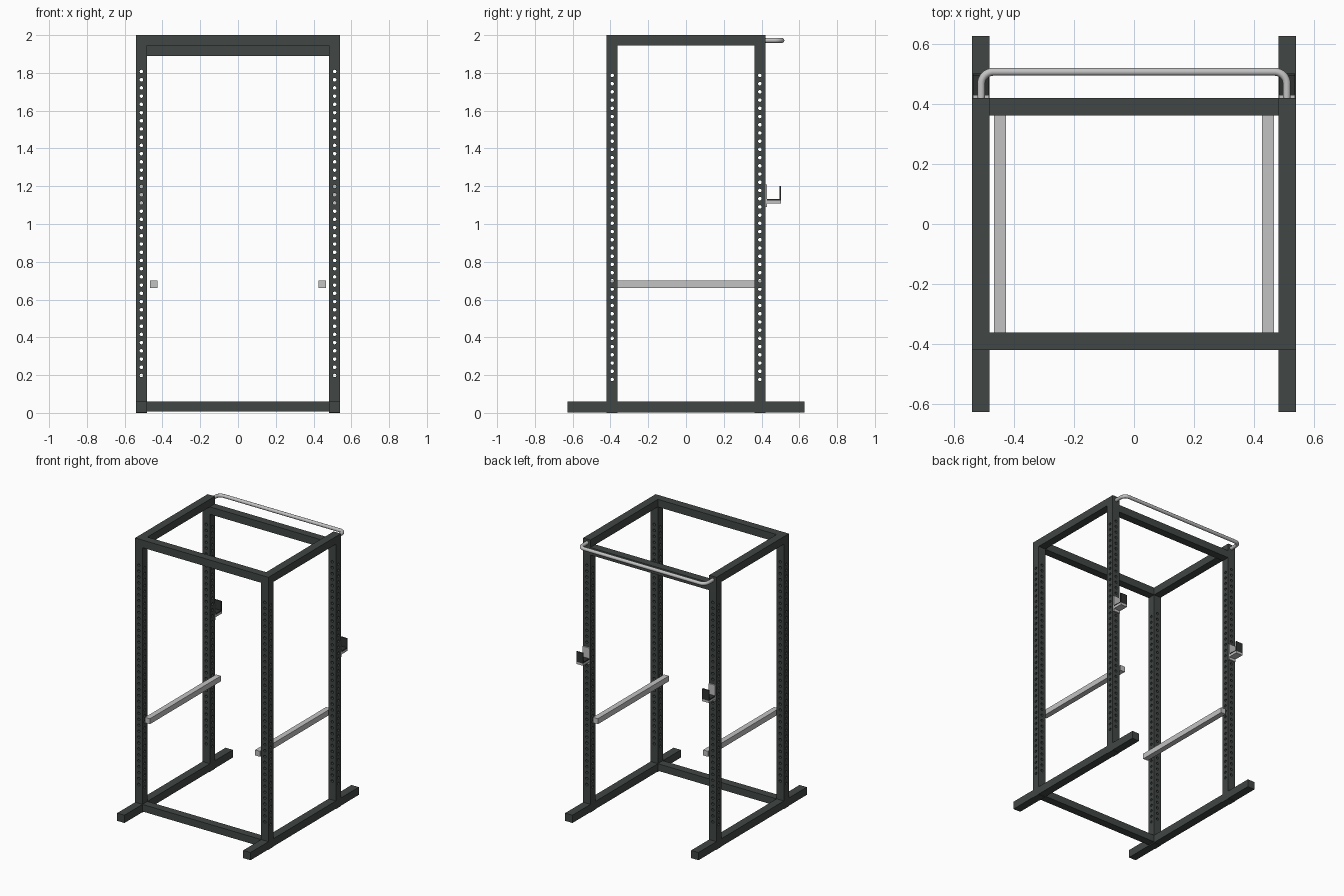
import bpy, bmesh, math
from mathutils import Matrix, Vector

if "Cube" in bpy.data.objects:
    bpy.data.objects.remove(bpy.data.objects["Cube"])


def material(name, rgb):
    m = bpy.data.materials.new(name)
    m.diffuse_color = (*rgb, 1)
    m.use_nodes = True
    m.node_tree.nodes["Principled BSDF"].inputs["Base Color"].default_value = m.diffuse_color
    return m


FRAME = material("dark frame paint", (0.052, 0.062, 0.059))
STEEL = material("light steel", (0.54, 0.54, 0.54))
PAD = material("black pad", (0.03, 0.032, 0.032))


def add_object(name, mesh, mat=None):
    ob = bpy.data.objects.new(name, mesh)
    bpy.context.collection.objects.link(ob)
    if mat:
        mesh.materials.append(mat)
    return ob


def box(name, x, y, z, mat):
    """Box from (min, max) ranges on each axis."""
    lo, hi = Vector((x[0], y[0], z[0])), Vector((x[1], y[1], z[1]))
    bm = bmesh.new()
    bmesh.ops.create_cube(bm, size=1, matrix=Matrix.Translation((lo + hi) / 2)
                          @ Matrix.Diagonal((*(hi - lo), 1)))
    mesh = bpy.data.meshes.new(name)
    bm.to_mesh(mesh)
    bm.free()
    return add_object(name, mesh, mat)


def span(a, b, side):
    return (a, b) if side > 0 else (-b, -a)


# Main dimensions
X0, X1 = 0.482, 0.541      # post inner and outer x
Y0, Y1 = 0.362, 0.42       # post inner and outer y
PX, PY = (X0 + X1) / 2, (Y0 + Y1) / 2
HOLES, PITCH, HOLE_R = 38, 0.0435, 0.0095

# One post, drilled with staggered holes in both directions
post = box("post_blank", (-(X1 - X0) / 2, (X1 - X0) / 2),
           (-(Y1 - Y0) / 2, (Y1 - Y0) / 2), (0, 2), FRAME)
bm = bmesh.new()
for start, axis in ((0.198, 'X'), (0.177, 'Y')):
    for i in range(HOLES):
        bmesh.ops.create_cone(
            bm, cap_ends=True, segments=12, radius1=HOLE_R, radius2=HOLE_R, depth=0.1,
            matrix=Matrix.Translation((0, 0, start + i * PITCH))
            @ Matrix.Rotation(math.pi / 2, 4, axis))
cut_mesh = bpy.data.meshes.new("hole_cutter")
bm.to_mesh(cut_mesh)
bm.free()
cutter = add_object("hole_cutter", cut_mesh)
cutter.hide_render = True
mod = post.modifiers.new("holes", 'BOOLEAN')
mod.operation, mod.solver, mod.object = 'DIFFERENCE', 'EXACT', cutter
bpy.context.view_layer.update()
drilled = bpy.data.meshes.new_from_object(
    post.evaluated_get(bpy.context.evaluated_depsgraph_get()))
bpy.data.objects.remove(post)
bpy.data.objects.remove(cutter)

for sx, side in ((-1, "left"), (1, "right")):
    # Uprights
    for sy, end in ((-1, "front"), (1, "back")):
        p = add_object(f"{end}_{side}_post", drilled)
        p.location = (sx * PX, sy * PY, 0)
    xs = span(X0, X1, sx)
    # Foot tube: stops at the posts so that nothing overlaps
    box(f"{side}_base_tube", xs, (-Y0, Y0), (0.003, 0.06), FRAME)
    for sy, end in ((-1, "front"), (1, "back")):
        box(f"{end}_{side}_foot", xs, span(Y1, 0.628, sy), (0.003, 0.06), FRAME)
    # Top side rail and safety bar
    box(f"{side}_top_rail", xs, (-Y0, Y0), (1.944, 2), FRAME)
    box(f"{side}_safety_bar", span(0.427, 0.467, sx), (-0.412, 0.412),
        (0.66, 0.70), STEEL)
    # Bar holder: back plate, shelf, pad and lip
    cx = span(X0 + 0.002, X1 - 0.003, sx)
    box(f"{side}_holder_plate", cx, (Y1, 0.43), (1.09, 1.21), STEEL)
    box(f"{side}_holder_shelf", cx, (0.43, 0.503), (1.108, 1.124), STEEL)
    box(f"{side}_holder_pad", cx, (0.43, 0.495), (1.124, 1.133), PAD)
    box(f"{side}_holder_lip", cx, (0.495, 0.503), (1.124, 1.2), PAD)

# Cross rails
box("front_top_rail", (-X0, X0), (-Y1, -Y0), (1.944, 2), FRAME)
box("back_top_rail", (-X0, X0), (Y0, Y1), (1.89, 1.945), FRAME)
box("front_base_rail", (-X0, X0), (-Y1, -Y0), (0.008, 0.06), FRAME)

# Pull-up bar: bent round tube
BX, BY, BEND = 0.51, 0.508, 0.04
path = [(BX, Y1 - 0.005)]
for i in range(9):
    a = math.radians(90 * i / 8)
    path.append((BX - BEND + BEND * math.cos(a), BY - BEND + BEND * math.sin(a)))
path += [(-x, y) for x, y in reversed(path)]
curve = bpy.data.curves.new("pull_up_bar", 'CURVE')
curve.dimensions = '3D'
curve.bevel_depth = 0.013
curve.bevel_resolution = 4
curve.use_fill_caps = True
spline = curve.splines.new('POLY')
spline.points.add(len(path) - 1)
for pt, (x, y) in zip(spline.points, path):
    pt.co = (x, y, 1.972, 1)
tmp = bpy.data.objects.new("bar_path", curve)
bpy.context.collection.objects.link(tmp)
bpy.context.view_layer.update()
mesh = bpy.data.meshes.new_from_object(
    tmp.evaluated_get(bpy.context.evaluated_depsgraph_get()))
bpy.data.objects.remove(tmp)
mesh.materials.clear()
bar = add_object("pull_up_bar", mesh, STEEL)
bpy.context.view_layer.objects.active = bar
bar.select_set(True)
bpy.ops.object.shade_smooth_by_angle(angle=math.radians(40))
